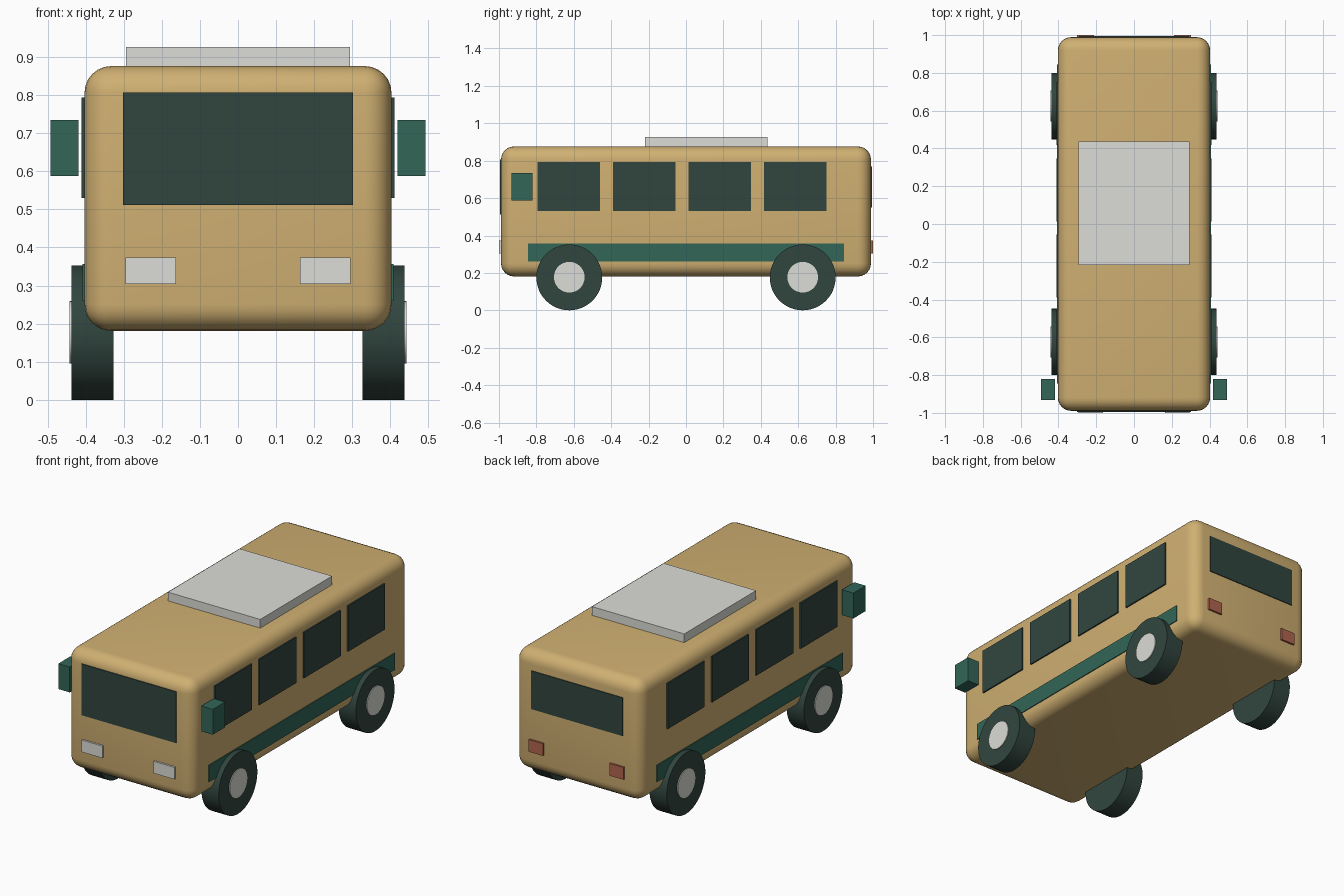
import bpy, math

if "Cube" in bpy.data.objects:
    bpy.data.objects.remove(bpy.data.objects["Cube"])


def material(name, rgb):
    m = bpy.data.materials.new(name)
    lin = [((c / 255 + 0.055) / 1.055) ** 2.4 for c in rgb]
    m.diffuse_color = (*lin, 1)
    m.use_nodes = True
    m.node_tree.nodes["Principled BSDF"].inputs["Base Color"].default_value = m.diffuse_color
    return m


TAN = material("tan paint", (208, 176, 114))
DARK = material("dark green glass and rubber", (49, 69, 63))
TEAL = material("teal trim", (51, 102, 88))
GREY = material("light grey", (220, 220, 215))
RED = material("tail red", (176, 100, 78))


def box(name, x, y, z, mat):
    """Box from (min, max) ranges on each axis."""
    bpy.ops.mesh.primitive_cube_add(
        size=1, location=[(a + b) / 2 for a, b in (x, y, z)])
    o = bpy.context.object
    o.name = name
    o.scale = [b - a for a, b in (x, y, z)]
    bpy.ops.object.transform_apply(location=False, rotation=False, scale=True)
    o.data.materials.append(mat)
    return o


def disc(name, x, y, z, r, mat):
    """Cylinder along x."""
    bpy.ops.mesh.primitive_cylinder_add(
        vertices=48, radius=r, depth=abs(x[1] - x[0]),
        location=((x[0] + x[1]) / 2, y, z), rotation=(0, math.pi / 2, 0))
    o = bpy.context.object
    o.name = name
    o.data.materials.append(mat)
    bpy.ops.object.shade_smooth_by_angle(angle=math.radians(35))


def span(s, a, b):
    return tuple(sorted((s * a, s * b)))


# Rounded body shell
body = box("body", (-0.403, 0.403), (-0.989, 0.989), (0.181, 0.876), TAN)
bev = body.modifiers.new("round edges", "BEVEL")
bev.width = 0.07
bev.segments = 6
bpy.ops.object.modifier_apply(modifier=bev.name)
bpy.ops.object.shade_smooth_by_angle(angle=math.radians(35))

# Roof unit
box("roof_unit", (-0.294, 0.294), (-0.218, 0.436), (0.865, 0.926), GREY)

# Windscreen and rear window
box("windscreen", (-0.302, 0.302), (-0.994, -0.986), (0.512, 0.807), DARK)
box("rear_window", (-0.29, 0.29), (0.986, 0.994), (0.55, 0.77), DARK)

for s, side in ((-1, "left"), (1, "right")):
    # Side windows
    for i in range(4):
        c = -0.626 + 0.4035 * i
        box(f"{side}_window_{i + 1}", span(s, 0.4015, 0.411),
            (c - 0.167, c + 0.167), (0.53, 0.793), DARK)
    # Side stripe, lamps and mirror
    box(f"{side}_stripe", span(s, 0.3995, 0.408), (-0.845, 0.845), (0.26, 0.356), TEAL)
    box(f"{side}_headlight", span(s, 0.163, 0.295), (-1.0, -0.98), (0.304, 0.373), GREY)
    box(f"{side}_tail_light", span(s, 0.212, 0.302), (0.98, 1.0), (0.304, 0.374), RED)
    box(f"{side}_mirror", span(s, 0.419, 0.492), (-0.932, -0.82), (0.588, 0.734), TEAL)
    # Wheels and hubs
    for y, end in ((-0.624, "front"), (0.624, "rear")):
        disc(f"{end}_{side}_wheel", span(s, 0.327, 0.437), y, 0.176, 0.176, DARK)
        disc(f"{end}_{side}_hub", span(s, 0.42, 0.442), y, 0.177, 0.082, GREY)
